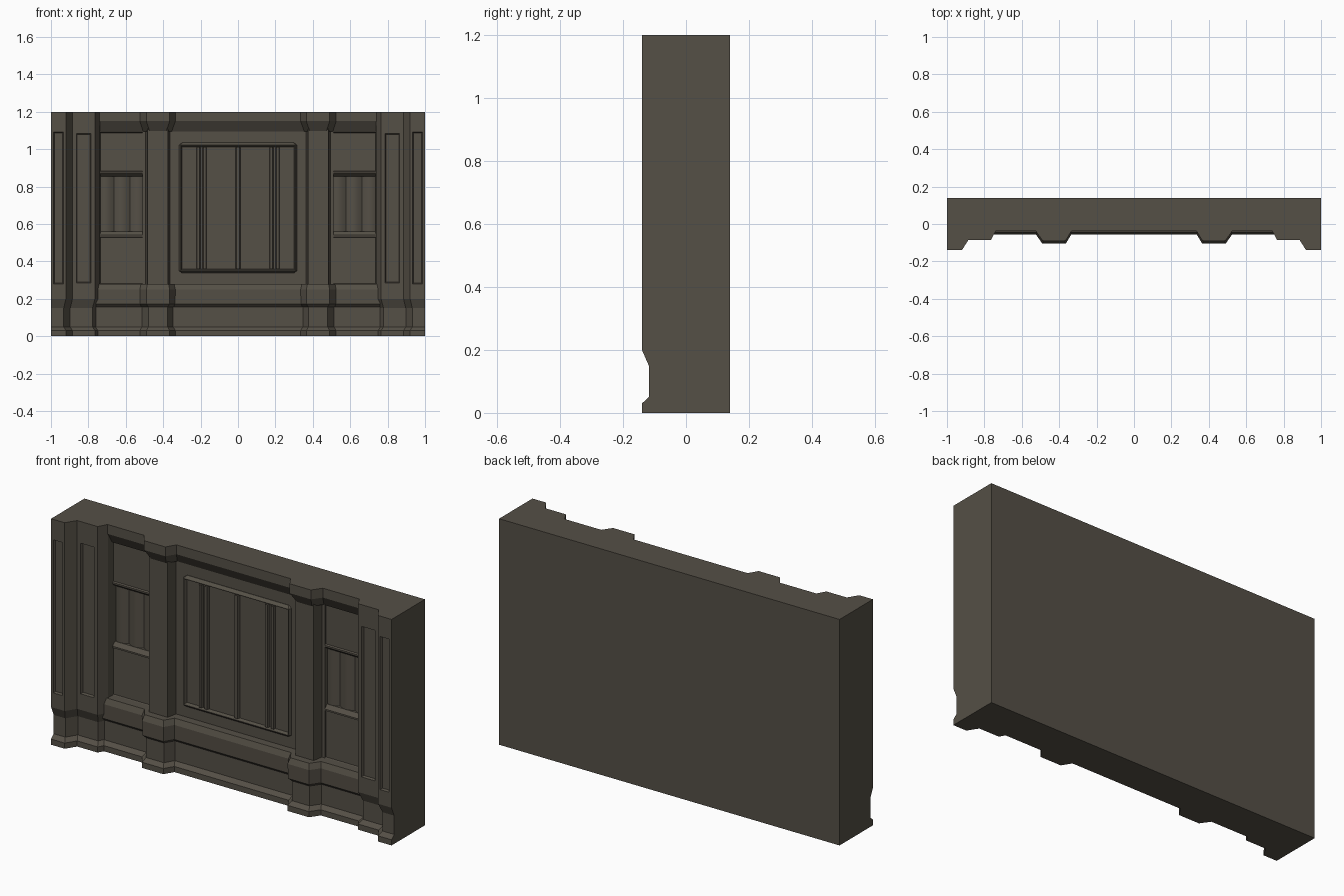
import bpy, bmesh, math
from mathutils import Vector

old = bpy.data.objects.get("Cube")
if old:
    bpy.data.objects.remove(old, do_unlink=True)

# One dark stained wood colour
WOOD = (0.09, 0.079, 0.061, 1)
wood = bpy.data.materials.new("dark_wood")
wood.use_nodes = True
wood.diffuse_color = WOOD
bsdf = wood.node_tree.nodes["Principled BSDF"]
bsdf.inputs["Base Color"].default_value = WOOD
bsdf.inputs["Roughness"].default_value = 0.8

BACK = 0.1   # depth at which trim disappears inside the wall


def mirrored(half):
    """Full left-to-right path from a half path that starts near x = 0."""
    return [(-x, y) for x, y in reversed(half)] + list(half)


def flip(path):
    return [(-x, y) for x, y in reversed(path)]


def offset(path, d):
    """Push a plan path outward by d with mitred corners."""
    pts = [Vector(p) for p in path]
    normals = []
    for a, b in zip(pts, pts[1:]):
        t = (b - a).normalized()
        normals.append(Vector((t.y, -t.x)))
    out = []
    for i, p in enumerate(pts):
        n0, n1 = normals[max(i - 1, 0)], normals[min(i, len(normals) - 1)]
        out.append(p + (n0 + n1) * d / (1 + n0.dot(n1)))
    return out


def loft(name, path, levels, recess=None, smooth=False):
    """Sweep a plan path through (height, offset) levels into a solid.
    recess = (z_low, z_high, border, bevel, depth) sinks panels in front faces."""
    bm = bmesh.new()
    rings = []
    for z, d in levels:
        pts = offset(path, d)
        loop = [(p.x, p.y) for p in pts]
        loop += [(pts[-1].x, BACK), (pts[0].x, BACK)]
        rings.append([bm.verts.new((x, y, z)) for x, y in loop])
    for low, high in zip(rings, rings[1:]):
        for i in range(len(low)):
            j = (i + 1) % len(low)
            bm.faces.new((low[i], low[j], high[j], high[i]))
    bm.faces.new(rings[0])
    bm.faces.new(rings[-1])
    bmesh.ops.recalc_face_normals(bm, faces=bm.faces)
    if recess:
        z_low, z_high, border, bevel, depth = recess
        faces = [f for f in bm.faces if f.normal.y < -0.99
                 and z_low < f.calc_center_median().z < z_high
                 and max(v.co.z for v in f.verts) - min(v.co.z for v in f.verts) > 0.1]
        for f in faces:
            width = max(v.co.x for v in f.verts) - min(v.co.x for v in f.verts)
            bmesh.ops.inset_individual(bm, faces=[f], thickness=min(border, width * 0.24))
            bmesh.ops.inset_individual(bm, faces=[f], thickness=bevel, depth=-depth)
    mesh = bpy.data.meshes.new(name)
    bm.to_mesh(mesh)
    bm.free()
    mesh.materials.append(wood)
    obj = bpy.data.objects.new(name, mesh)
    bpy.context.collection.objects.link(obj)
    if smooth:
        bpy.ops.object.select_all(action='DESELECT')
        obj.select_set(True)
        bpy.context.view_layer.objects.active = obj
        bpy.ops.object.shade_smooth_by_angle(angle=math.radians(40))
    return obj


def pair(name, path, levels, **options):
    loft("left_" + name, path, levels, **options)
    loft("right_" + name, flip(path), levels, **options)


# Solid wall behind everything
bpy.ops.mesh.primitive_cube_add(size=1, location=(0, 0.09, 0.6))
wall = bpy.context.object
wall.name = "back_wall"
wall.scale = (2, 0.1, 1.2)
wall.data.materials.append(wood)

# Centre wall face
loft("centre_wall", [(-0.51, 0), (0.51, 0)], [(0, 0), (1.19, 0)])

# Stepped end piers with moulded feet and sunken panels
pier = [(0.735, 0.05), (0.738, -0.035), (0.765, -0.085), (0.885, -0.085),
        (0.92, -0.14), (1, -0.14)]
pair("end_pier", pier,
     [(0, 0), (0.03, 0), (0.05, -0.022), (0.15, -0.022), (0.2, 0),
      (0.265, 0), (1.105, 0), (1.2, 0)],
     recess=(0.3, 1.05, 0.03, 0.007, 0.012))

# Moulded base running between the piers, stepping out around the pilasters
base = mirrored([(0.335, -0.055), (0.365, -0.105), (0.49, -0.105),
                 (0.525, -0.055), (0.76, -0.055)])
loft("base_moulding", base,
     [(0, 0), (0.03, 0), (0.05, -0.02), (0.155, -0.02), (0.172, -0.002),
      (0.25, 0), (0.28, -0.012)])

# Crown with sloped underside, following the same steps
crown = [(x, y + 0.017) for x, y in base]
loft("crown_moulding", crown, [(1.095, -0.034), (1.15, 0), (1.2, 0)])

# Pilaster shafts
pair("pilaster_shaft", [(0.36, 0.02), (0.375, -0.055), (0.483, -0.055), (0.497, 0.02)],
     [(0.27, 0), (1.12, 0)])

# Side bays: lower and upper sunken panels with a fluted strip between
bay = [(0.49, 0), (0.75, 0)]
pair("lower_bay_panel", bay, [(0.27, 0), (0.54, 0), (0.56, -0.018)],
     recess=(0.3, 0.55, 0.012, 0.006, 0.008))
pair("upper_bay_panel", bay, [(0.855, -0.018), (0.87, 0), (1.1, 0), (1.19, 0)],
     recess=(0.87, 1.1, 0.012, 0.006, 0.008))
STEPS = 36
flutes = [(0.49 + 0.26 * i / STEPS, 0.034 - 0.016 * abs(math.sin(3 * math.pi * i / STEPS)))
          for i in range(STEPS + 1)]
pair("fluted_strip", flutes, [(0.54, 0), (0.87, 0)], smooth=True)

# Raised frame of the large centre panel
loft("centre_panel_frame", [(-0.32, 0.01), (-0.308, -0.018), (0.308, -0.018), (0.32, 0.01)],
     [(0.337, -0.016), (0.35, 0), (1.022, 0), (1.035, -0.016)],
     recess=(0.4, 1, 0.004, 0.01, 0.016))

# Upright bars inside the centre panel
for name, x, w in (("middle_bar", 0, 0.018), ("left_inner_bar", 0.178, 0.014),
                   ("left_outer_bar", 0.212, 0.014), ("right_inner_bar", -0.178, 0.014),
                   ("right_outer_bar", -0.212, 0.014)):
    loft(name, [(x - w, 0.01), (x - w / 2, -0.016), (x + w / 2, -0.016), (x + w, 0.01)],
         [(0.36, 0), (1.012, 0)])
